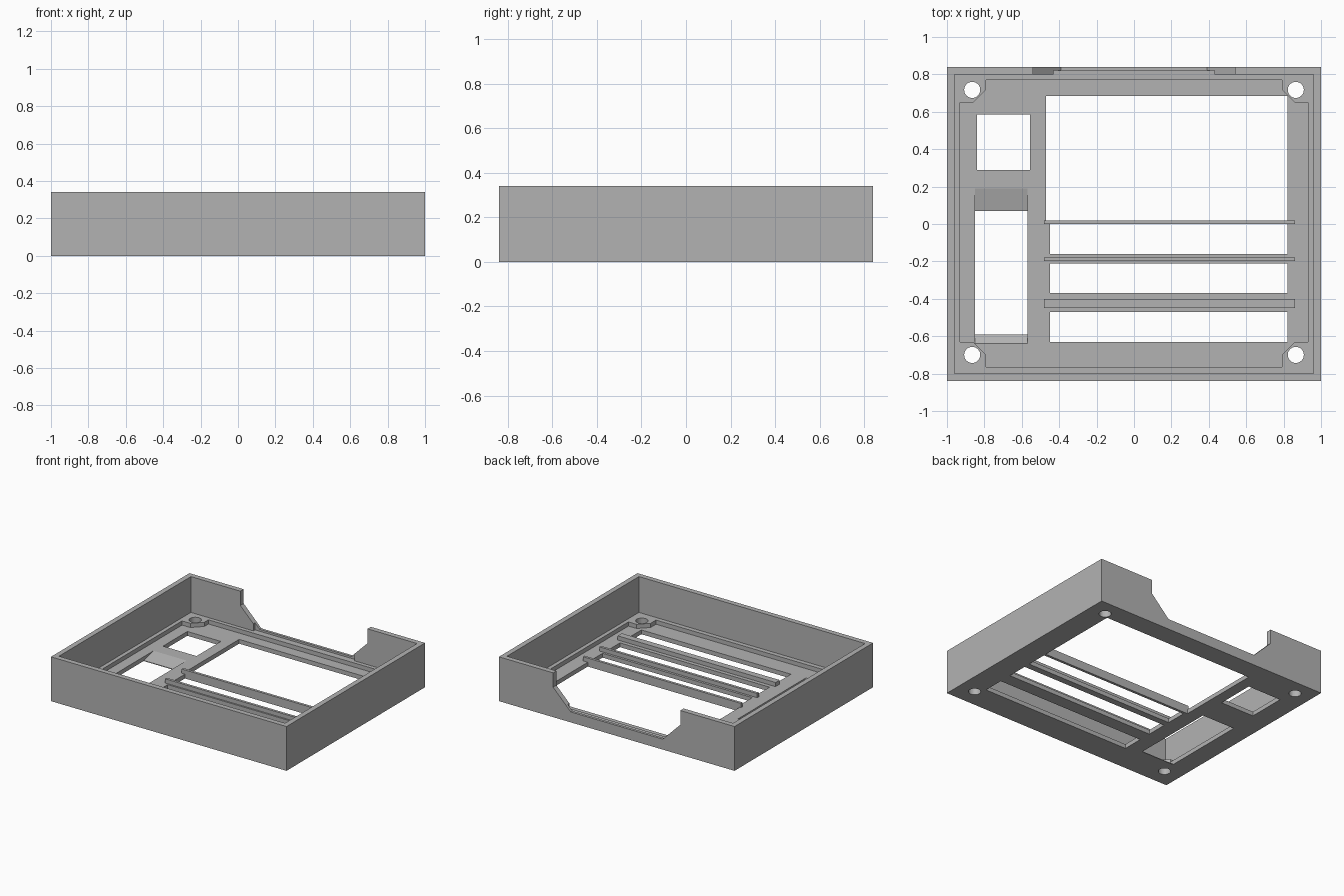
import bpy, bmesh, math
from mathutils import Vector

cube = bpy.data.objects.get("Cube")
if cube:
    bpy.data.objects.remove(cube, do_unlink=True)

grey = bpy.data.materials.new("plain grey")
grey.use_nodes = True
COLOUR = (0.45, 0.45, 0.45, 1)
grey.diffuse_color = COLOUR
grey.node_tree.nodes["Principled BSDF"].inputs["Base Color"].default_value = COLOUR

HEIGHT, FLOOR, LEDGE = 0.34, 0.033, 0.065


def prism(name, outline, low, high, axis="z"):
    """Extrude a 2D outline along x (outline in y, z), y (in x, z) or z (in x, y)."""
    def place(a, b, t):
        return {"x": (t, a, b), "y": (a, t, b), "z": (a, b, t)}[axis]
    bm = bmesh.new()
    face = bm.faces.new([bm.verts.new(place(a, b, low)) for a, b in outline])
    extruded = bmesh.ops.extrude_face_region(bm, geom=[face])["geom"]
    verts = [g for g in extruded if isinstance(g, bmesh.types.BMVert)]
    bmesh.ops.translate(bm, verts=verts, vec=Vector(place(0, 0, high - low)))
    bmesh.ops.recalc_face_normals(bm, faces=bm.faces)
    mesh = bpy.data.meshes.new(name)
    bm.to_mesh(mesh)
    bm.free()
    mesh.materials.append(grey)
    obj = bpy.data.objects.new(name, mesh)
    bpy.context.collection.objects.link(obj)
    return obj


def box(name, x0, x1, y0, y1, z0, z1):
    return prism(name, [(x0, y0), (x1, y0), (x1, y1), (x0, y1)], z0, z1)


def cut(target, cutter):
    """Subtract the cutter from the target, then discard it."""
    cutter.hide_render = True
    mod = target.modifiers.new("cut", "BOOLEAN")
    mod.operation, mod.solver, mod.object = "DIFFERENCE", "EXACT", cutter
    bpy.context.view_layer.objects.active = target
    bpy.ops.object.modifier_apply(modifier=mod.name)
    bpy.data.objects.remove(cutter, do_unlink=True)


# Open tray with thin walls
case = box("case", -1, 1, -0.84, 0.84, 0, HEIGHT)
cut(case, box("cavity", -0.96, 0.96, -0.80, 0.80, LEDGE, 0.5))

# Sunken floor that leaves a ledge and four chamfered corner bosses
right = [(0.93, -0.63), (0.93, 0.65), (0.86, 0.65), (0.79, 0.72), (0.79, 0.77)]
left = [(-x, y) for x, y in reversed(right)]
front_left = [(-0.86, -0.63), (-0.79, -0.70), (-0.79, -0.765)]
front_right = [(-x, y) for x, y in reversed(front_left)]
cut(case, prism("pocket", right + left + front_left + front_right, FLOOR, 0.2))

# Screw holes through the bosses
for x in (-0.865, 0.865):
    for y in (-0.70, 0.717):
        ring = [(x + 0.043 * math.cos(math.tau * i / 32),
                 y + 0.043 * math.sin(math.tau * i / 32)) for i in range(32)]
        cut(case, prism("hole", ring, -0.1, 0.2))

# Rectangular windows in the floor: x0, x1, y0, y1
for window in [(-0.47, 0.82, 0.02, 0.685), (-0.45, 0.82, -0.16, 0.0),
               (-0.45, 0.82, -0.37, -0.21), (-0.45, 0.82, -0.63, -0.47),
               (-0.84, -0.555, 0.29, 0.585)]:
    cut(case, box("window", *window, -0.1, 0.2))

# Long slot with sloped ends
slot = [(0.07, -0.1), (0.07, 0.005), (0.19, FLOOR), (0.19, 0.1),
        (-0.64, 0.1), (-0.64, FLOOR), (-0.61, 0.012), (-0.59, 0.005), (-0.59, -0.1)]
cut(case, prism("slot", slot, -0.85, -0.57, "x"))

# Notch in the back wall with sloped lower corners
notch = [(0.39, 0.08), (0.54, 0.23), (0.54, 0.5)]
notch += [(-x, z) for x, z in reversed(notch)]
cut(case, prism("notch", notch, 0.79, 0.9, "y"))
cut(case, box("notch_step", -0.43, 0.43, 0.75, 0.82, LEDGE, 0.12))

# Raised ribs across the floor bars
for name, y0, y1 in [("rear_rib", 0.0, 0.02), ("middle_rib", -0.198, -0.178),
                     ("front_rib", -0.45, -0.40)]:
    box(name, -0.48, 0.86, y0, y1, FLOOR, LEDGE)
